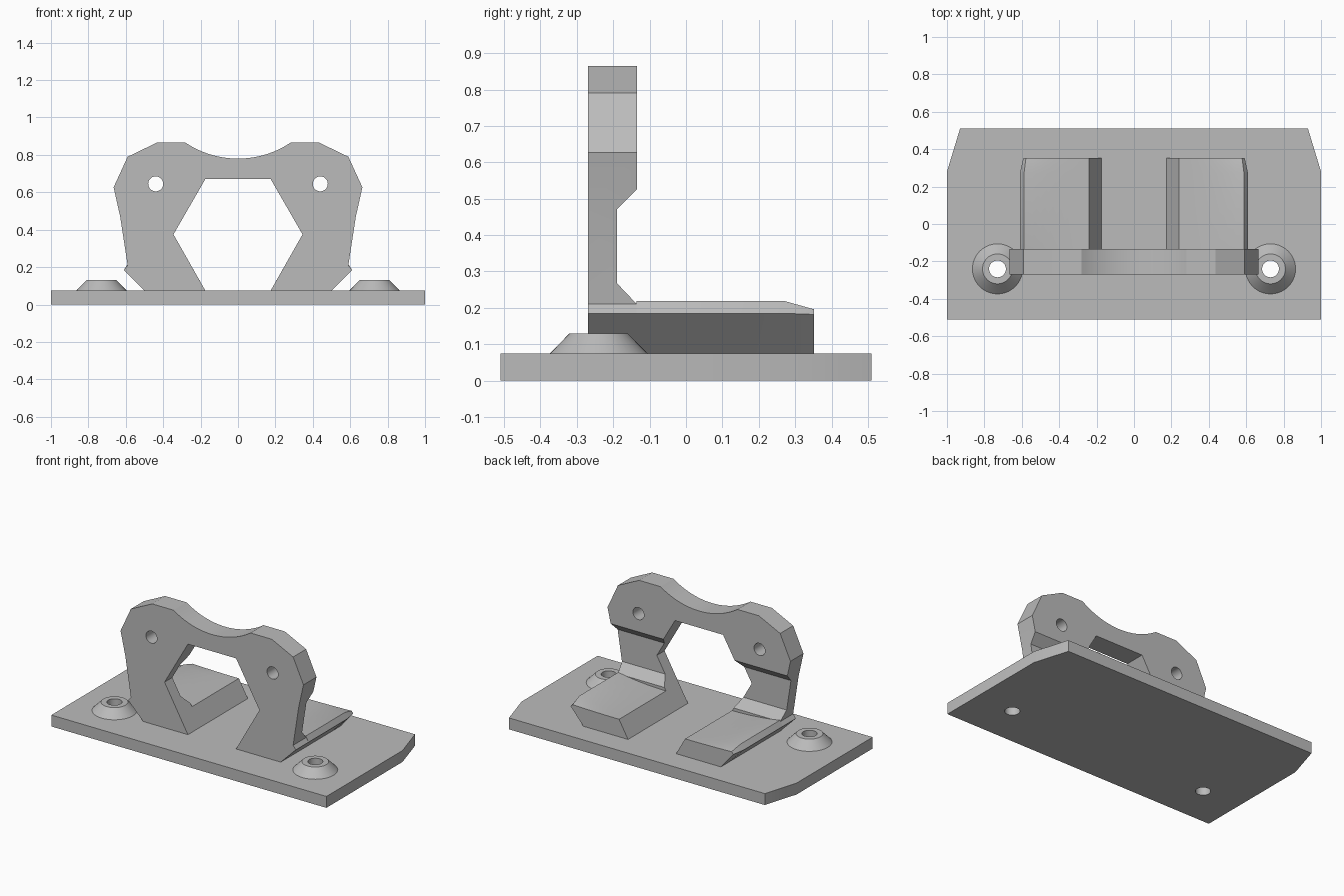
import bpy, bmesh, math

cube = bpy.data.objects.get("Cube")
if cube:
    bpy.data.objects.remove(cube, do_unlink=True)

grey = bpy.data.materials.new("plain grey")
grey.use_nodes = True
COLOUR = (0.5, 0.5, 0.5, 1)
grey.diffuse_color = COLOUR
grey.node_tree.nodes["Principled BSDF"].inputs["Base Color"].default_value = COLOUR


def loft(name, sections):
    """Solid through matching rings of points, with flat end caps."""
    bm = bmesh.new()
    rings = [[bm.verts.new(p) for p in s] for s in sections]
    n = len(rings[0])
    for a, b in zip(rings, rings[1:]):
        for i in range(n):
            j = (i + 1) % n
            bm.faces.new((a[i], a[j], b[j], b[i]))
    bm.faces.new(rings[0][::-1])
    bm.faces.new(rings[-1])
    bmesh.ops.recalc_face_normals(bm, faces=bm.faces)
    mesh = bpy.data.meshes.new(name)
    bm.to_mesh(mesh)
    bm.free()
    mesh.materials.append(grey)
    ob = bpy.data.objects.new(name, mesh)
    bpy.context.collection.objects.link(ob)
    return ob


def circle(r, n=40):
    return [(r * math.cos(math.tau * i / n), r * math.sin(math.tau * i / n)) for i in range(n)]


def cut(ob, cutter):
    """Subtract the cutter and throw it away."""
    cutter.hide_render = True
    mod = ob.modifiers.new("cut", "BOOLEAN")
    mod.operation, mod.solver, mod.object = "DIFFERENCE", "EXACT", cutter
    bpy.context.view_layer.objects.active = ob
    bpy.ops.object.modifier_apply(modifier=mod.name)
    bpy.data.objects.remove(cutter, do_unlink=True)


def mirrored(half):
    return half + [(-x, v) for x, v in reversed(half)]


TOP = 0.075                      # top of the base plate
FRONT, BACK = -0.27, -0.135      # thickness of the upright
SCREW_X, SCREW_Y = 0.73, -0.24
sides = (("left", 1), ("right", -1))
parts = []

# Base plate with clipped rear corners
plan = mirrored([(1, -0.51), (1, 0.28), (0.93, 0.51)])
base = loft("base_plate", [[(x, y, z) for x, y in plan] for z in (0, TOP)])
parts.append(base)

# Upright plate: outer edge, then the hexagonal opening, with a scooped top
scoop = []
radius, centre_z = 0.504, 1.284
for i in range(13):
    a = math.asin(0.28 / radius) * i / 12
    scoop.append((radius * math.sin(a), centre_z - radius * math.cos(a)))
outer = [(0.435, 0.865), (0.59, 0.79), (0.665, 0.627), (0.63, 0.47),
         (0.59, 0.21), (0.61, 0.185), (0.5, TOP)]
opening = [(0.175, TOP), (0.345, 0.375), (0.175, 0.67)]
half = scoop + outer + opening
outline = half + [(-x, z) for x, z in reversed(half[1:])]
upright = loft("upright_plate", [[(x, y, z) for x, z in outline] for y in (FRONT, BACK)])
parts.append(upright)

# Thinned band across the rear of the upright
recess = [(BACK + 0.05, 0.16), (BACK, 0.21), (-0.19, 0.268), (-0.19, 0.47),
          (BACK, 0.525), (BACK + 0.05, 0.575)]
cut(upright, loft("recess_cutter", [[(x, y, z) for y, z in recess] for x in (-0.9, 0.9)]))


def foot_section(s, y, edge_x, edge_z, top_x, top_z):
    """Cross-section of a foot with a shallow dished top."""
    pts = [(0.175, TOP), (0.5, TOP), (edge_x, edge_z)]
    for i in range(9):
        t = 1 - i / 8
        pts.append((0.24 + (top_x - 0.24) * t, 0.19 + (top_z - 0.19) * t * t))
    return [(s * x, y, z) for x, z in pts]


for side, s in sides:
    # Rear foot, its outer edge dropping at the back end
    parts.append(loft(side + "_foot", [
        foot_section(s, BACK - 0.001, 0.61, 0.185, 0.588, 0.219),
        foot_section(s, 0.27, 0.61, 0.185, 0.588, 0.219),
        foot_section(s, 0.352, 0.592, 0.182, 0.578, 0.196)]))

    # Bolt hole through the upright
    cut(upright, loft("bolt_cutter", [
        [(s * 0.44 + u, y, 0.645 + v) for u, v in circle(0.04)] for y in (-0.4, 0)]))

    # Tapered screw boss
    boss = loft(side + "_screw_boss", [
        [(s * SCREW_X + u, SCREW_Y + v, z) for u, v in circle(r)]
        for r, z in ((0.134, TOP), (0.08, 0.13))])
    parts.append(boss)

    # Screw hole through boss and base
    for target in (boss, base):
        cut(target, loft("screw_cutter", [
            [(s * SCREW_X + u, SCREW_Y + v, z) for u, v in circle(0.045)] for z in (-0.1, 0.3)]))

# Smooth the curved walls, keep the corners crisp
bpy.ops.object.select_all(action="DESELECT")
for ob in parts:
    ob.select_set(True)
bpy.context.view_layer.objects.active = base
bpy.ops.object.shade_smooth_by_angle(angle=math.radians(20))
